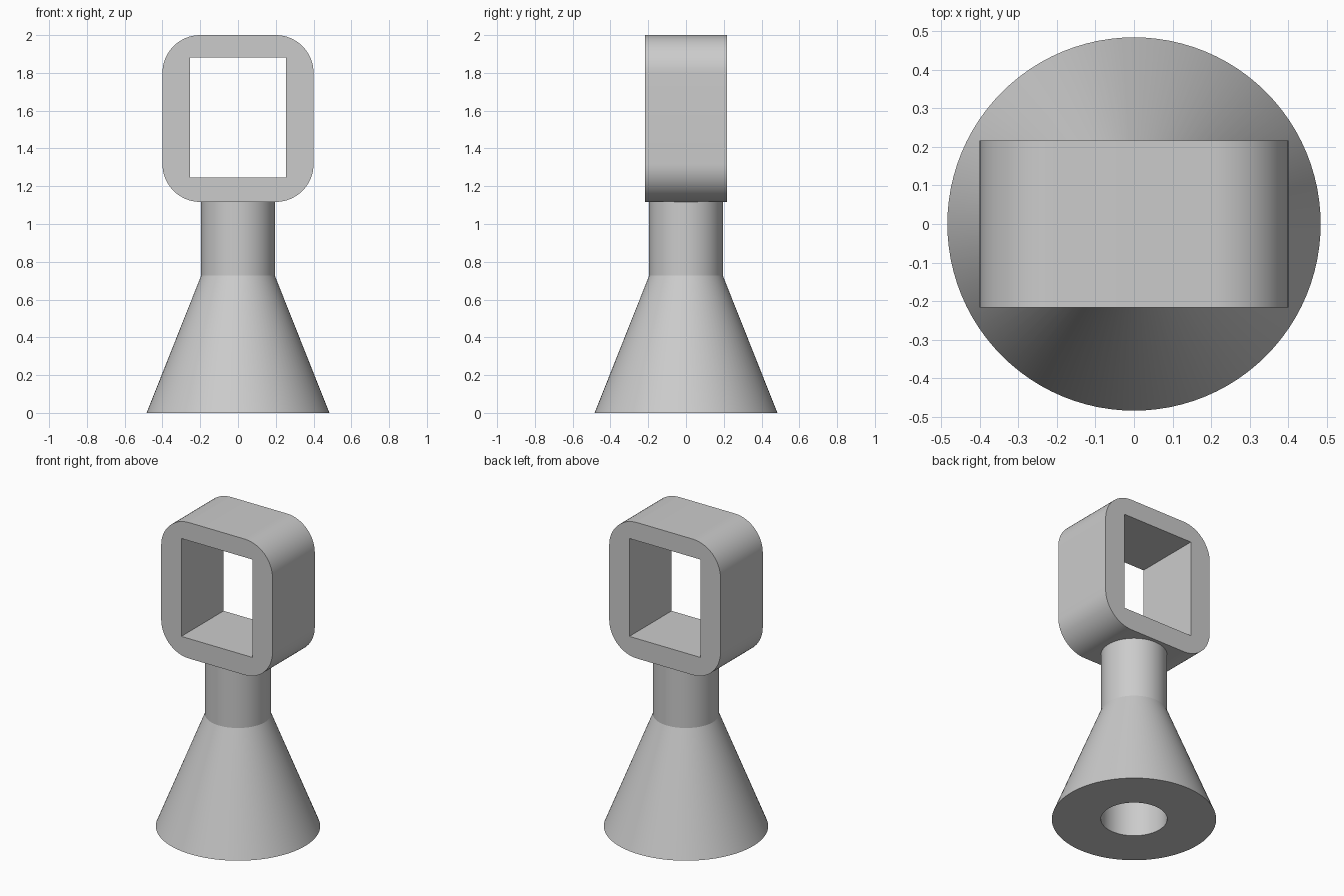
import bpy, bmesh, math
from mathutils import Vector

cube = bpy.data.objects.get("Cube")
if cube:
    bpy.data.objects.remove(cube, do_unlink=True)

grey = bpy.data.materials.new("plain_grey")
grey.use_nodes = True
colour = (0.6, 0.6, 0.6, 1)
grey.diffuse_color = colour
grey.node_tree.nodes["Principled BSDF"].inputs["Base Color"].default_value = colour

SEGMENTS = 96
NECK_R, FLARE_R = 0.195, 0.484
NECK_Z, FRAME_Z, TOP_Z = 0.727, 1.117, 2.0


def finish(name, bm):
    """Turn a bmesh into a grey object with smooth curves and sharp edges."""
    bmesh.ops.recalc_face_normals(bm, faces=bm.faces[:])
    mesh = bpy.data.meshes.new(name)
    bm.to_mesh(mesh)
    bm.free()
    mesh.materials.append(grey)
    obj = bpy.data.objects.new(name, mesh)
    bpy.context.collection.objects.link(obj)
    bpy.ops.object.select_all(action="DESELECT")
    obj.select_set(True)
    bpy.context.view_layer.objects.active = obj
    bpy.ops.object.shade_smooth_by_angle(angle=math.radians(30))
    return obj


def lathe(name, profile):
    """Revolve a closed (radius, z) profile about the z axis."""
    bm = bmesh.new()
    verts = [bm.verts.new((r, 0, z)) for r, z in profile]
    edges = [bm.edges.new((a, b)) for a, b in zip(verts, verts[1:] + verts[:1])]
    bmesh.ops.spin(bm, geom=verts + edges, cent=(0, 0, 0), axis=(0, 0, 1),
                   angle=math.tau, steps=SEGMENTS, use_duplicate=False)
    bmesh.ops.remove_doubles(bm, verts=bm.verts[:], dist=1e-5)
    return finish(name, bm)


# Flared base with a straight round bore
lathe("flared_base", [(NECK_R, 0), (FLARE_R, 0), (NECK_R, NECK_Z)])

# Solid round neck
bm = bmesh.new()
bmesh.ops.create_cone(bm, cap_ends=True, segments=SEGMENTS, radius1=NECK_R,
                      radius2=NECK_R, depth=FRAME_Z - NECK_Z)
bmesh.ops.translate(bm, verts=bm.verts[:], vec=(0, 0, (FRAME_Z + NECK_Z) / 2))
finish("neck", bm)

# Rounded frame with a rectangular opening
HALF_X, HALF_Y, CORNER = 0.4, 0.217, 0.2
OPEN_X, OPEN_LOW, OPEN_HIGH = 0.255, 1.246, 1.882
ARC = 16
corners = [(1, 1, 0), (-1, 1, 90), (-1, -1, 180), (1, -1, 270)]
bm = bmesh.new()
outer, inner = [], []
for sx, sz, start in corners:
    cx = sx * (HALF_X - CORNER)
    cz = TOP_Z - CORNER if sz > 0 else FRAME_Z + CORNER
    arc = []
    for i in range(ARC + 1):
        a = math.radians(start + 90 * i / ARC)
        arc.append(bm.verts.new((cx + CORNER * math.cos(a), -HALF_Y,
                                 cz + CORNER * math.sin(a))))
    outer.append(arc)
    inner.append(bm.verts.new((sx * OPEN_X, -HALF_Y,
                               OPEN_HIGH if sz > 0 else OPEN_LOW)))
for k in range(4):
    n = (k + 1) % 4
    for a, b in zip(outer[k], outer[k][1:]):
        bm.faces.new((inner[k], a, b))
    bm.faces.new((inner[k], outer[k][-1], outer[n][0], inner[n]))
ring = bmesh.ops.extrude_face_region(bm, geom=bm.faces[:], use_keep_orig=True)
moved = [g for g in ring["geom"] if isinstance(g, bmesh.types.BMVert)]
bmesh.ops.translate(bm, verts=moved, vec=Vector((0, 2 * HALF_Y, 0)))
finish("rounded_frame", bm)
